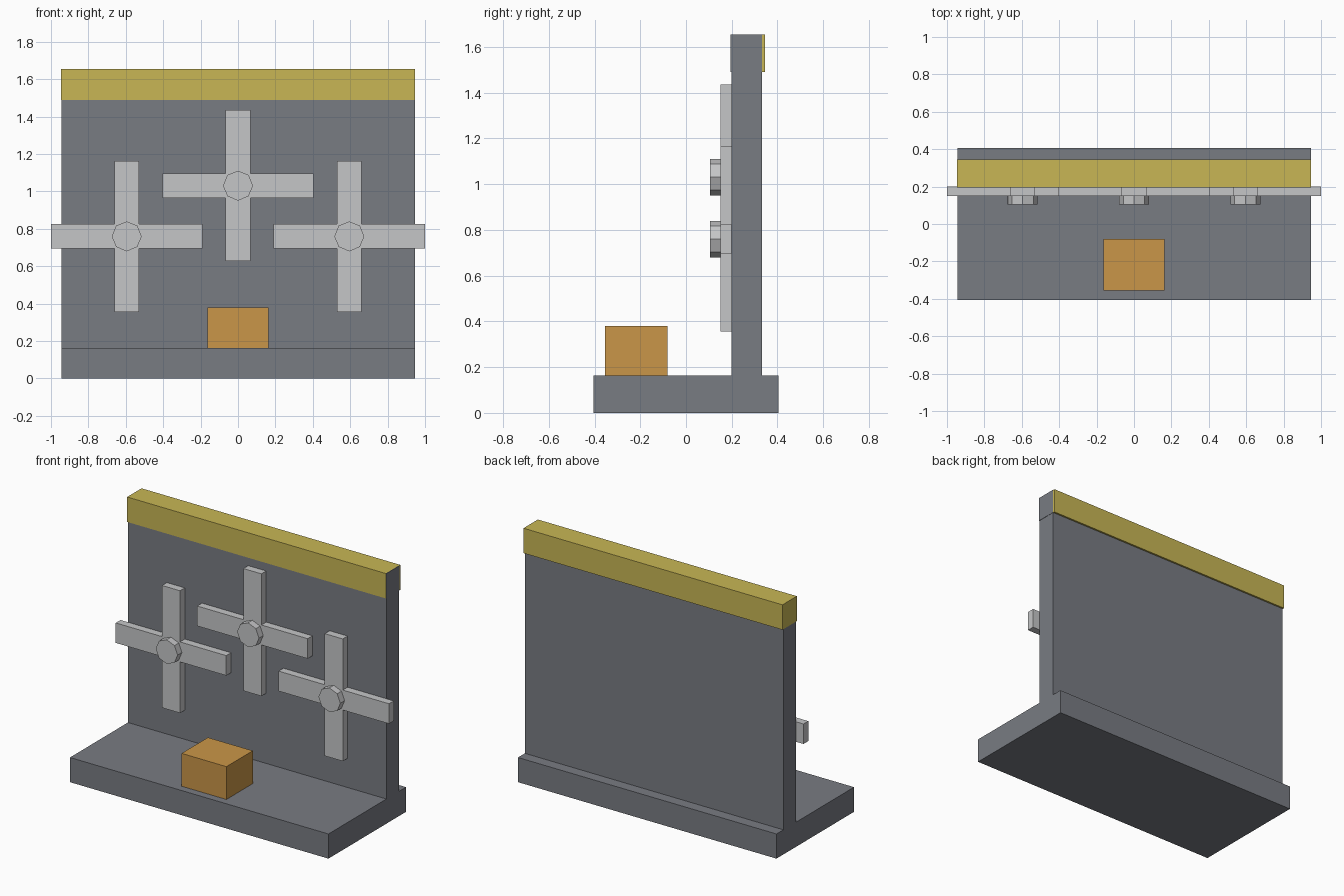
import bpy
import bmesh
from math import radians
from mathutils import Matrix

default = bpy.data.objects.get("Cube")
if default:
    bpy.data.objects.remove(default, do_unlink=True)


def material(name, rgb):
    mat = bpy.data.materials.new(name)
    mat.use_nodes = True
    color = (*rgb, 1.0)
    mat.diffuse_color = color
    mat.node_tree.nodes["Principled BSDF"].inputs["Base Color"].default_value = color
    return mat


SLATE = material("slate grey", (0.19, 0.2, 0.225))
YELLOW = material("mustard yellow", (0.58, 0.47, 0.09))
SILVER = material("light grey", (0.56, 0.565, 0.575))
ORANGE = material("orange", (0.59, 0.305, 0.065))


def finish(name, bm, mat):
    mesh = bpy.data.meshes.new(name)
    bm.to_mesh(mesh)
    bm.free()
    mesh.materials.append(mat)
    obj = bpy.data.objects.new(name, mesh)
    bpy.context.collection.objects.link(obj)
    return obj


def box(name, x, y, z, mat):
    """Box given as (low, high) ranges along each axis."""
    bm = bmesh.new()
    bmesh.ops.create_cube(bm, size=1)
    for v in bm.verts:
        v.co = [sum(r) / 2 + c * (r[1] - r[0]) for r, c in zip((x, y, z), v.co)]
    return finish(name, bm, mat)


def around(center, half):
    return center - half, center + half


# Base slab, upright wall and the block on the floor
WIDTH = around(0, 0.945)
BASE_TOP, TOP = 0.163, 1.655
box("base", WIDTH, (-0.405, 0.405), (0, BASE_TOP), SLATE)
box("back_wall", WIDTH, (0.2, 0.333), (BASE_TOP, TOP - 0.002), SLATE)
box("floor_block", around(0, 0.164), (-0.355, -0.08), (BASE_TOP, 0.38), ORANGE)

# Trim along the top of the wall, with a grey cover on its left end
box("top_trim", (-0.947, 0.945), (0.195, 0.345), (1.49, TOP), YELLOW)
box("trim_end_cover", (0.943, 0.947), (0.195, 0.333), (1.49, TOP), SLATE)

# Three cross-shaped valves with octagonal hubs
ARM, HALF_WIDTH = 0.404, 0.066
PLATE_Y = (0.15, 0.2)
for side, cx, cz in (("right", -0.595, 0.76), ("center", 0, 1.031), ("left", 0.595, 0.76)):
    box(side + "_cross_bar", around(cx, ARM), PLATE_Y, around(cz, HALF_WIDTH), SILVER)
    box(side + "_cross_post", around(cx, HALF_WIDTH), PLATE_Y, around(cz, ARM), SILVER)
    bm = bmesh.new()
    bmesh.ops.create_cone(
        bm, cap_ends=True, segments=8, radius1=0.08, radius2=0.08, depth=0.045,
        matrix=Matrix.Translation((cx, 0.1275, cz)) @ Matrix.Rotation(radians(90), 4, "X"))
    finish(side + "_cross_hub", bm, SILVER)
